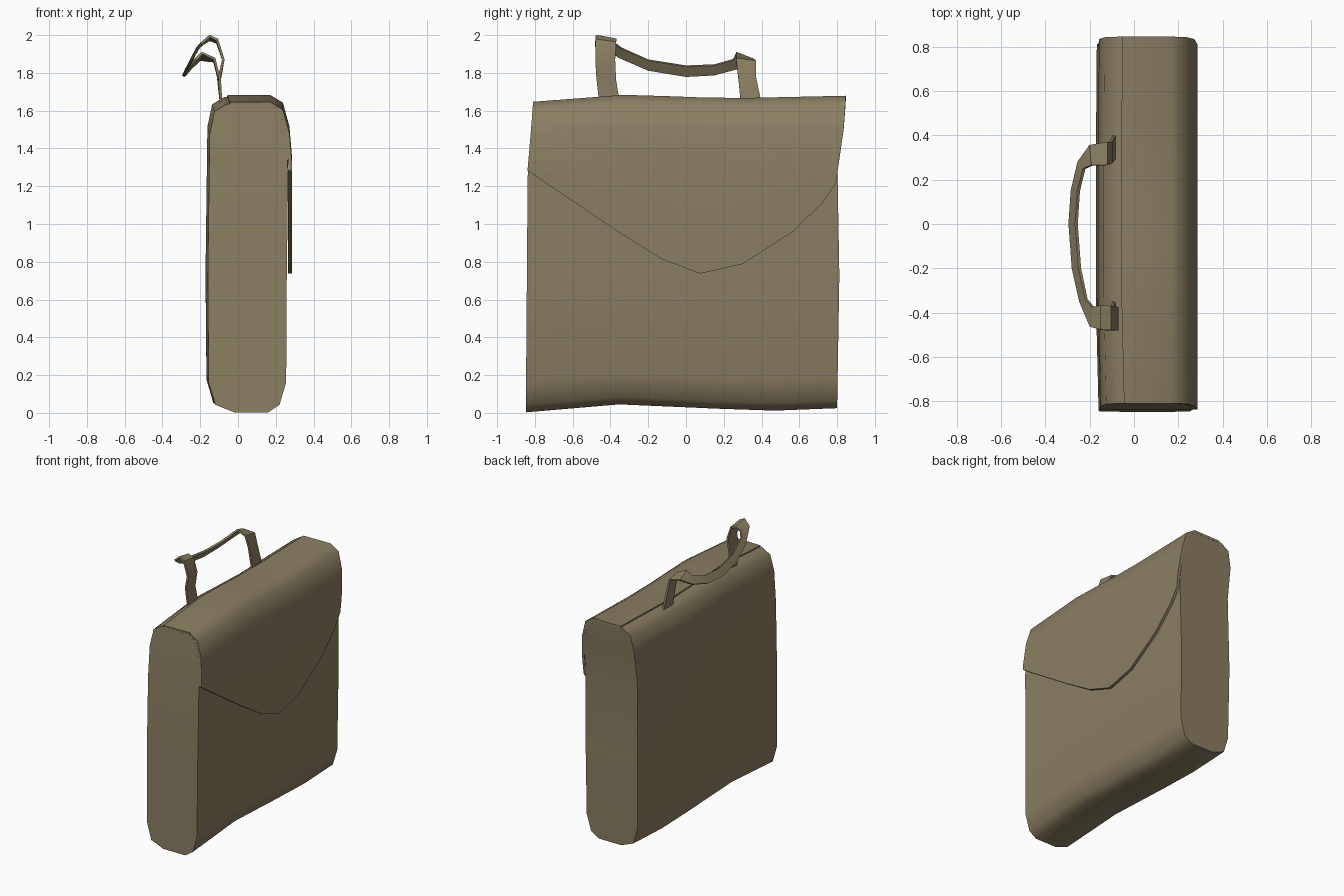
import bpy, bmesh
from math import radians
from mathutils import Vector

if "Cube" in bpy.data.objects:
    bpy.data.objects.remove(bpy.data.objects["Cube"])

canvas = bpy.data.materials.new("khaki canvas")
canvas.diffuse_color = (0.254, 0.212, 0.122, 1)
canvas.use_nodes = True
canvas.node_tree.nodes["Principled BSDF"].inputs["Base Color"].default_value = canvas.diffuse_color


def interp(x, table):
    """Piecewise linear lookup in [(x, value), ...]."""
    if x <= table[0][0]:
        return table[0][1]
    for (a, va), (b, vb) in zip(table, table[1:]):
        if x <= b:
            return va + (vb - va) * (x - a) / (b - a)
    return table[-1][1]


# Outline of the two ends, and sag of the bottom and top along the width
TOP = 1.645
LEFT = [(0, -0.848), (1.3, -0.838), (1.45, -0.825), (1.64, -0.81)]
RIGHT = [(0, 0.80), (0.7, 0.812), (1.2, 0.795), (1.48, 0.835), (1.64, 0.846)]
SAG_LOW = [(0, 0.003), (0.3, 0.045), (0.62, 0.022), (0.8, 0.012), (1, 0.025)]
SAG_TOP = [(0, -0.005), (0.3, 0.033), (0.62, 0.013), (1, 0.027)]
BACK_BULGE = [(0, 0.0), (0.3, -0.012), (0.7, -0.012), (1, -0.008)]


def place(x, t, z):
    """Point on the bag: t runs 0..1 across the width."""
    y = interp(z, LEFT) * (1 - t) + interp(z, RIGHT) * t
    k = z / TOP
    if x < 0:
        x += interp(t, BACK_BULGE)
    return Vector((x, y, z + interp(t, SAG_LOW) * (1 - k) + interp(t, SAG_TOP) * k))


def finish(name, bm, angle, thickness=0, offset=-1):
    bmesh.ops.recalc_face_normals(bm, faces=bm.faces)
    mesh = bpy.data.meshes.new(name)
    bm.to_mesh(mesh)
    bm.free()
    obj = bpy.data.objects.new(name, mesh)
    bpy.context.collection.objects.link(obj)
    mesh.materials.append(canvas)
    bpy.ops.object.select_all(action='DESELECT')
    obj.select_set(True)
    bpy.context.view_layer.objects.active = obj
    if thickness:
        mod = obj.modifiers.new("thickness", 'SOLIDIFY')
        mod.thickness, mod.offset = thickness, offset
        bpy.ops.object.modifier_apply(modifier=mod.name)
    bpy.ops.object.shade_smooth_by_angle(angle=radians(angle))
    return obj


def skin(bm, rows, closed=False):
    n = len(rows[0])
    for a, b in zip(rows, rows[1:]):
        for i in range(n if closed else n - 1):
            j = (i + 1) % n
            bm.faces.new((a[i], a[j], b[j], b[i]))


# Bag body: rounded section (z, back x, front x) lofted across the width
SECTION = [(0, -0.02, 0.16), (0.04, -0.12, 0.22), (0.16, -0.155, 0.255),
           (0.7, -0.16, 0.258), (1.25, -0.153, 0.265), (1.48, -0.15, 0.258),
           (1.6, -0.125, 0.222), (1.64, -0.06, 0.165)]
bm = bmesh.new()
loop = [(f, z) for z, b, f in SECTION] + [(b, z) for z, b, f in reversed(SECTION)]
rows = [[bm.verts.new(place(x, t, z)) for x, z in loop]
        for t in (0, 0.3, 0.62, 0.8, 1)]
skin(bm, rows, closed=True)
n = len(loop)
for row in (rows[0], rows[-1]):
    for i in range(len(SECTION) - 1):
        bm.faces.new((row[i], row[i + 1], row[n - 2 - i], row[n - 1 - i]))
finish("bag_body", bm, 50)

# Flap: sheet over the top, hanging down the front to a curved edge
EDGE = [(0, 1.285), (0.29, 0.925), (0.43, 0.785), (0.555, 0.715),
        (0.69, 0.77), (0.855, 0.94), (0.955, 1.09), (1, 1.19)]
OVER = [(-0.045, 1.65), (0.17, 1.652), (0.238, 1.61), (0.272, 1.485), (0.286, 1.32)]
bm = bmesh.new()
rows = []
for t, low in EDGE:
    pts = OVER + [(0.287, (low + 1.32) / 2), (0.285, low)]
    rows.append([bm.verts.new(place(x, t, z)) for x, z in pts])
skin(bm, rows)
flap = finish("flap", bm, 50)
if sum((p.normal.x + p.normal.z) * p.area for p in flap.data.polygons) < 0:
    flap.data.flip_normals()
mod = flap.modifiers.new("thickness", 'SOLIDIFY')
mod.thickness, mod.offset = 0.02, -1
bpy.ops.object.modifier_apply(modifier=mod.name)
bpy.ops.object.shade_smooth_by_angle(angle=radians(50))

# Handle: flat strap given as (outer edge, inner edge) pairs along its length
STRAP = [
    ((-0.09, -0.46, 1.64), (-0.09, -0.35, 1.64)),
    ((-0.098, -0.475, 1.78), (-0.098, -0.37, 1.76)),
    ((-0.078, -0.48, 1.87), (-0.078, -0.375, 1.87)),
    ((-0.11, -0.48, 1.975), (-0.11, -0.37, 1.96)),
    ((-0.15, -0.478, 1.995), (-0.15, -0.368, 1.975)),
    ((-0.195, -0.465, 1.955), (-0.185, -0.375, 1.955)),
    ((-0.242, -0.35, 1.88), (-0.215, -0.34, 1.93)),
    ((-0.275, -0.2, 1.815), (-0.245, -0.2, 1.868)),
    ((-0.29, 0.0, 1.782), (-0.26, 0.0, 1.836)),
    ((-0.28, 0.15, 1.79), (-0.25, 0.15, 1.842)),
    ((-0.25, 0.28, 1.825), (-0.225, 0.25, 1.87)),
    ((-0.20, 0.355, 1.87), (-0.19, 0.265, 1.905)),
    ((-0.125, 0.37, 1.86), (-0.125, 0.265, 1.875)),
    ((-0.105, 0.37, 1.78), (-0.105, 0.275, 1.79)),
    ((-0.09, 0.40, 1.64), (-0.09, 0.29, 1.64)),
]
bm = bmesh.new()
skin(bm, [[bm.verts.new(p) for p in pair] for pair in STRAP])
finish("handle_strap", bm, 30, 0.014, 0)
